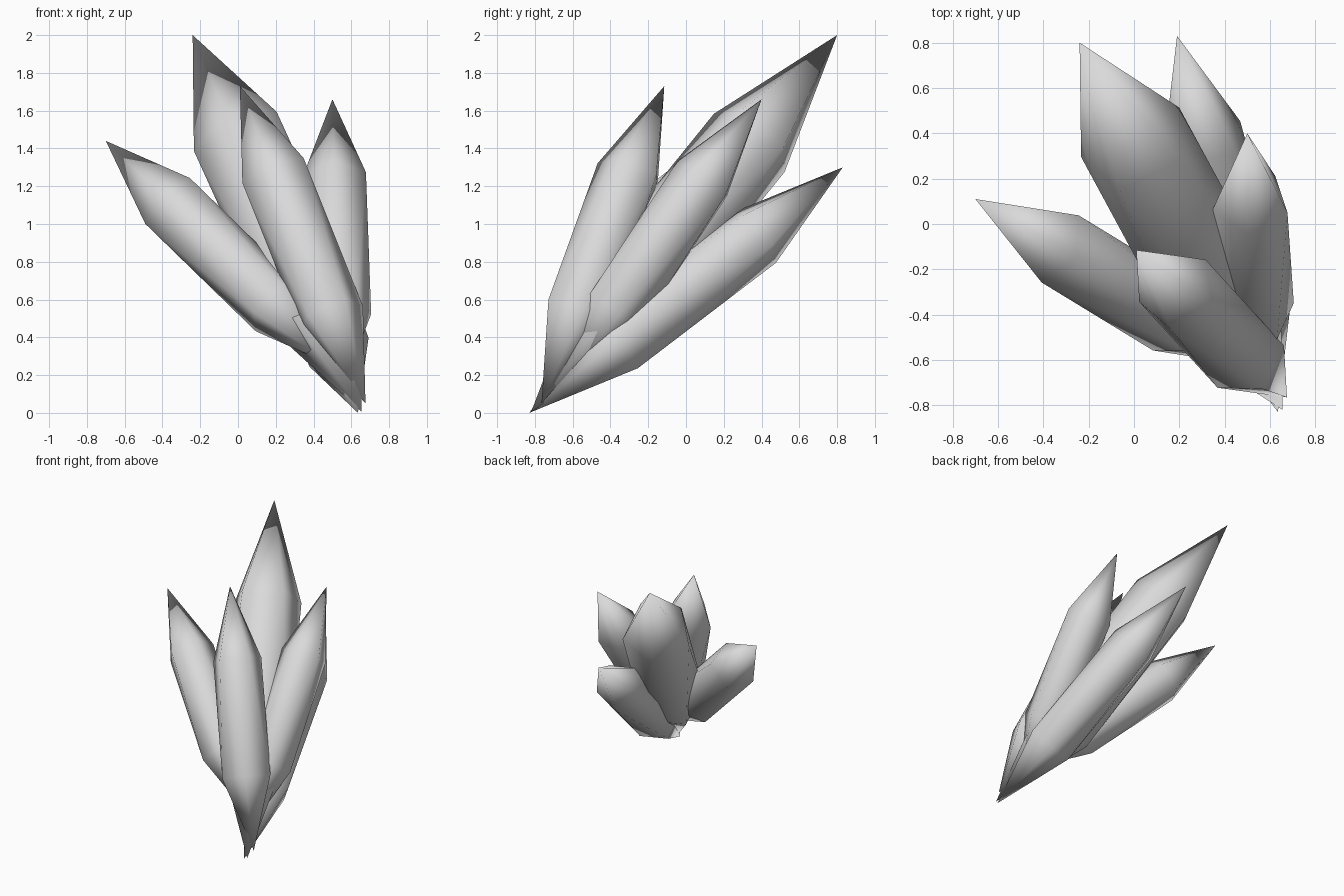
import bpy
import bmesh
from math import cos, sin, radians, sqrt
from mathutils import Vector

cube = bpy.data.objects.get("Cube")
if cube:
    bpy.data.objects.remove(cube, do_unlink=True)

# Single stone colour
stone = bpy.data.materials.new("pale_grey_stone")
stone.use_nodes = True
colour = (0.7, 0.7, 0.7, 1)
stone.diffuse_color = colour
stone.node_tree.nodes["Principled BSDF"].inputs["Base Color"].default_value = colour

SIDES = 5
STEP = 360 / SIDES
SHOULDER = (1 - 1 / sqrt(5)) / 2  # ring distance from each point, as in an icosahedron


def crystal(name, tip, base, radius, twist):
    """Stretched icosahedron: two points and two opposed five-sided rings."""
    tip, base = Vector(tip), Vector(base)
    axis = (tip - base).normalized()
    up = Vector((0, 0, 1))
    front = (up - axis * axis.dot(up)).normalized()
    side = axis.cross(front)

    bm = bmesh.new()

    def ring(centre, start):
        angles = [radians(start + STEP * i) for i in range(SIDES)]
        return [bm.verts.new(centre + radius * (front * cos(a) + side * sin(a)))
                for a in angles]

    top, bottom = bm.verts.new(tip), bm.verts.new(base)
    high = ring(tip.lerp(base, SHOULDER), twist)
    low = ring(base.lerp(tip, SHOULDER), twist + STEP / 2)
    for i in range(SIDES):
        j = (i + 1) % SIDES
        bm.faces.new((top, high[i], high[j]))
        bm.faces.new((high[i], low[i], high[j]))
        bm.faces.new((high[j], low[i], low[j]))
        bm.faces.new((low[i], bottom, low[j]))
    bmesh.ops.recalc_face_normals(bm, faces=bm.faces)
    for face in bm.faces:
        face.smooth = True

    mesh = bpy.data.meshes.new(name)
    bm.to_mesh(mesh)
    bm.free()
    mesh.materials.append(stone)
    obj = bpy.data.objects.new(name, mesh)
    bpy.context.collection.objects.link(obj)


# Cluster fanning out from one root: tip, root, radius, twist
crystal("tall_crystal", (-.24, .8, 2), (.655, -.82, .005), .255, 33)
crystal("front_crystal", (.01, -.115, 1.73), (.675, -.765, .05), .184, 21)
crystal("leaning_crystal", (-.7, .11, 1.44), (.54, -.63, .235), .178, 3)
crystal("side_crystal", (.5, .4, 1.66), (.55, -.69, .12), .175, -5)
crystal("back_crystal", (.19, .83, 1.3), (.635, -.83, 0), .184, 39)
